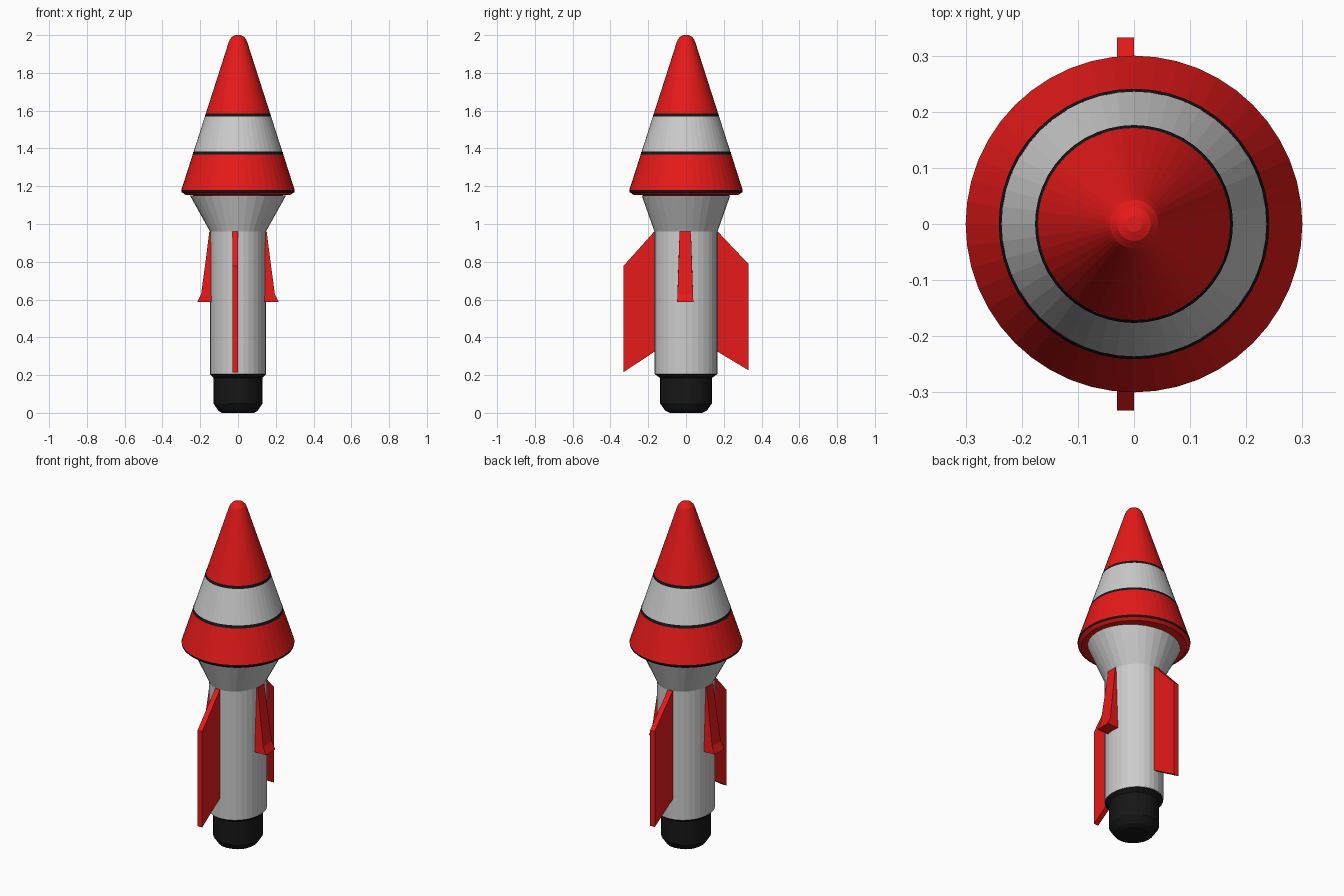
import bpy, bmesh, math

if "Cube" in bpy.data.objects:
    bpy.data.objects.remove(bpy.data.objects["Cube"])


def material(name, rgb):
    m = bpy.data.materials.new(name)
    m.diffuse_color = (*rgb, 1)
    m.use_nodes = True
    m.node_tree.nodes["Principled BSDF"].inputs["Base Color"].default_value = m.diffuse_color
    return m


RED = material("red", (0.8, 0.01, 0.01))
BLACK = material("black", (0.008, 0.008, 0.008))


def finish(name, bm, mat):
    bmesh.ops.recalc_face_normals(bm, faces=bm.faces[:])
    mesh = bpy.data.meshes.new(name)
    bm.to_mesh(mesh)
    bm.free()
    ob = bpy.data.objects.new(name, mesh)
    bpy.context.collection.objects.link(ob)
    if mat:
        mesh.materials.append(mat)
    return ob


def lathe(name, rings, mat=None, sides=48, cap_bottom=False, cap_top=False):
    """Stack of elliptical rings (rx, ry, z), listed bottom to top."""
    bm = bmesh.new()
    loops = []
    for rx, ry, z in rings:
        loops.append([bm.verts.new((rx * math.cos(2 * math.pi * i / sides),
                                    ry * math.sin(2 * math.pi * i / sides), z))
                      for i in range(sides)])
    for a, b in zip(loops, loops[1:]):
        for i in range(sides):
            j = (i + 1) % sides
            bm.faces.new((a[i], a[j], b[j], b[i]))
    if cap_bottom:
        bm.faces.new(loops[0])
    if cap_top:
        bm.faces.new(loops[-1])
    return finish(name, bm, mat)


def loft(name, a, b, mat):
    """Solid between two matching outlines."""
    bm = bmesh.new()
    va = [bm.verts.new(p) for p in a]
    vb = [bm.verts.new(p) for p in b]
    bm.faces.new(va)
    bm.faces.new(vb)
    for i in range(len(va)):
        j = (i + 1) % len(va)
        bm.faces.new((va[i], va[j], vb[j], vb[i]))
    return finish(name, bm, mat)


def cone_r(z):
    return 0.3 - (z - 1.18) * 0.25 / 0.78


def band(name, z0, z1, mat=None, extra=0.0):
    r0, r1 = cone_r(z0) + extra, cone_r(z1) + extra
    return lathe(name, [(r0, r0, z0), (r1, r1, z1)], mat)


# Nozzle
lathe("nozzle", [(0.085, 0.085, 0.0), (0.105, 0.11, 0.012), (0.13, 0.137, 0.05),
                 (0.13, 0.137, 0.185), (0.148, 0.165, 0.205)],
      BLACK, 32, cap_bottom=True)

# Body and flared collar
lathe("body", [(0.148, 0.167, 0.205), (0.148, 0.167, 0.96)], None, 32)
lathe("collar", [(0.148, 0.167, 0.96), (0.255, 0.235, 1.152)], None, 32)

# Nose cone: underside, coloured bands and black trim rings
lathe("cone_underside", [(0.235, 0.225, 1.152), (0.28, 0.28, 1.155), (0.298, 0.298, 1.17)], RED)
lathe("rim_ring", [(0.298, 0.298, 1.168), (0.3, 0.3, 1.18)], BLACK)
band("lower_red_band", 1.18, 1.37, RED)
band("lower_ring", 1.367, 1.383, BLACK, 0.001)
band("white_band", 1.38, 1.572)
band("upper_ring", 1.569, 1.585, BLACK, 0.001)
lathe("nose_tip", [(cone_r(1.582), cone_r(1.582), 1.582), (0.05, 0.05, 1.96),
                   (0.043, 0.043, 1.978), (0.03, 0.03, 1.993), (0.014, 0.014, 2.0)],
      RED, cap_top=True)

# Large front and back fins, small side fins
for s, side, drop in ((-1, "front", 0.0), (1, "back", 0.01)):
    outline = [(0.15, 0.96), (0.168, 0.96), (0.332, 0.777 + drop),
               (0.332, 0.215 + drop), (0.165, 0.325), (0.15, 0.335)]
    loft(side + "_fin", [(-0.03, s * y, z) for y, z in outline],
         [(0.0, s * y, z) for y, z in outline], RED)

for s, side in ((-1, "left"), (1, "right")):
    outline = [(0.13, 0.96, 0.03), (0.152, 0.96, 0.03), (0.172, 0.8, 0.035),
               (0.195, 0.63, 0.041), (0.215, 0.588, 0.043), (0.13, 0.586, 0.043)]
    loft(side + "_fin", [(s * x, -w - 0.004, z) for x, z, w in outline],
         [(s * x, w - 0.004, z) for x, z, w in outline], RED)
